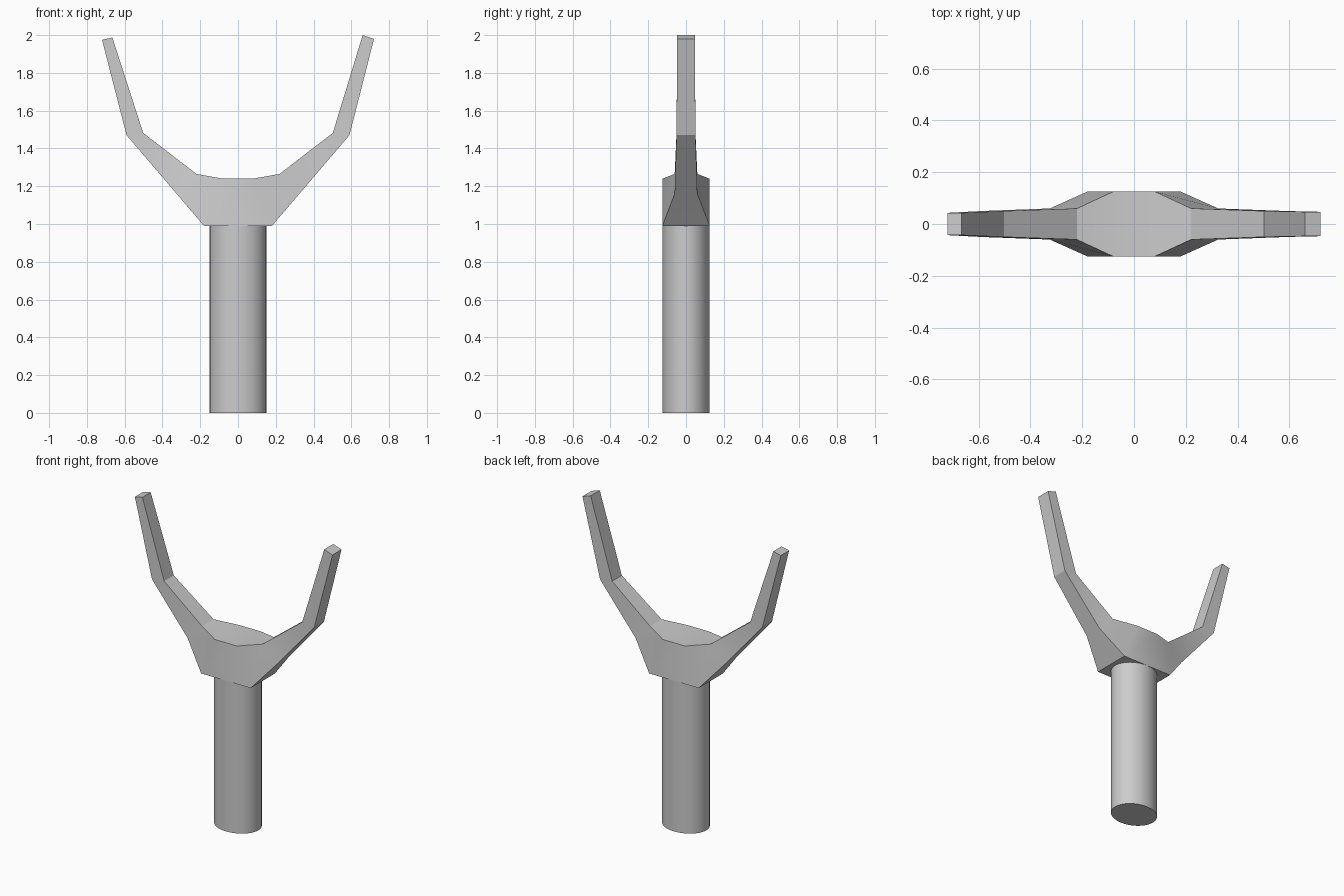
import bpy, bmesh

if "Cube" in bpy.data.objects:
    bpy.data.objects.remove(bpy.data.objects["Cube"])


def shade(obj):
    bpy.ops.object.select_all(action='DESELECT')
    obj.select_set(True)
    bpy.context.view_layer.objects.active = obj
    bpy.ops.object.shade_smooth_by_angle(angle=0.45)


# Handle: slightly flattened cylinder
bpy.ops.mesh.primitive_cylinder_add(vertices=32, radius=1, depth=0.99, location=(0, 0, 0.495))
handle = bpy.context.object
handle.name = "handle"
handle.scale = (0.15, 0.125, 1)
bpy.ops.object.transform_apply(location=True, rotation=False, scale=True)
shade(handle)

# Fork: stations as (outer x, outer z, inner x, inner z, half depth), tip to centre
right = [
    (0.72, 1.98, 0.66, 2.00, 0.047),
    (0.59, 1.47, 0.502, 1.482, 0.05),
    (0.325, 1.16, 0.22, 1.265, 0.06),
    (0.18, 0.99, 0.08, 1.24, 0.125),
]
left = [(-ox, oz, -ix, iz, d) for ox, oz, ix, iz, d in reversed(right)]
left[-1] = (-0.72, 1.975, -0.665, 1.987, 0.043)

bm = bmesh.new()
rings = []
for ox, oz, ix, iz, d in right + left:
    corners = [(ox, -d, oz), (ox, d, oz), (ix, d, iz), (ix, -d, iz)]
    rings.append([bm.verts.new(c) for c in corners])
for a, b in zip(rings, rings[1:]):
    for i in range(4):
        j = (i + 1) % 4
        bm.faces.new((a[i], a[j], b[j], b[i]))
bm.faces.new(rings[0])
bm.faces.new(rings[-1])
bmesh.ops.recalc_face_normals(bm, faces=bm.faces)
mesh = bpy.data.meshes.new("fork")
bm.to_mesh(mesh)
bm.free()
fork = bpy.data.objects.new("fork", mesh)
bpy.context.collection.objects.link(fork)
shade(fork)
